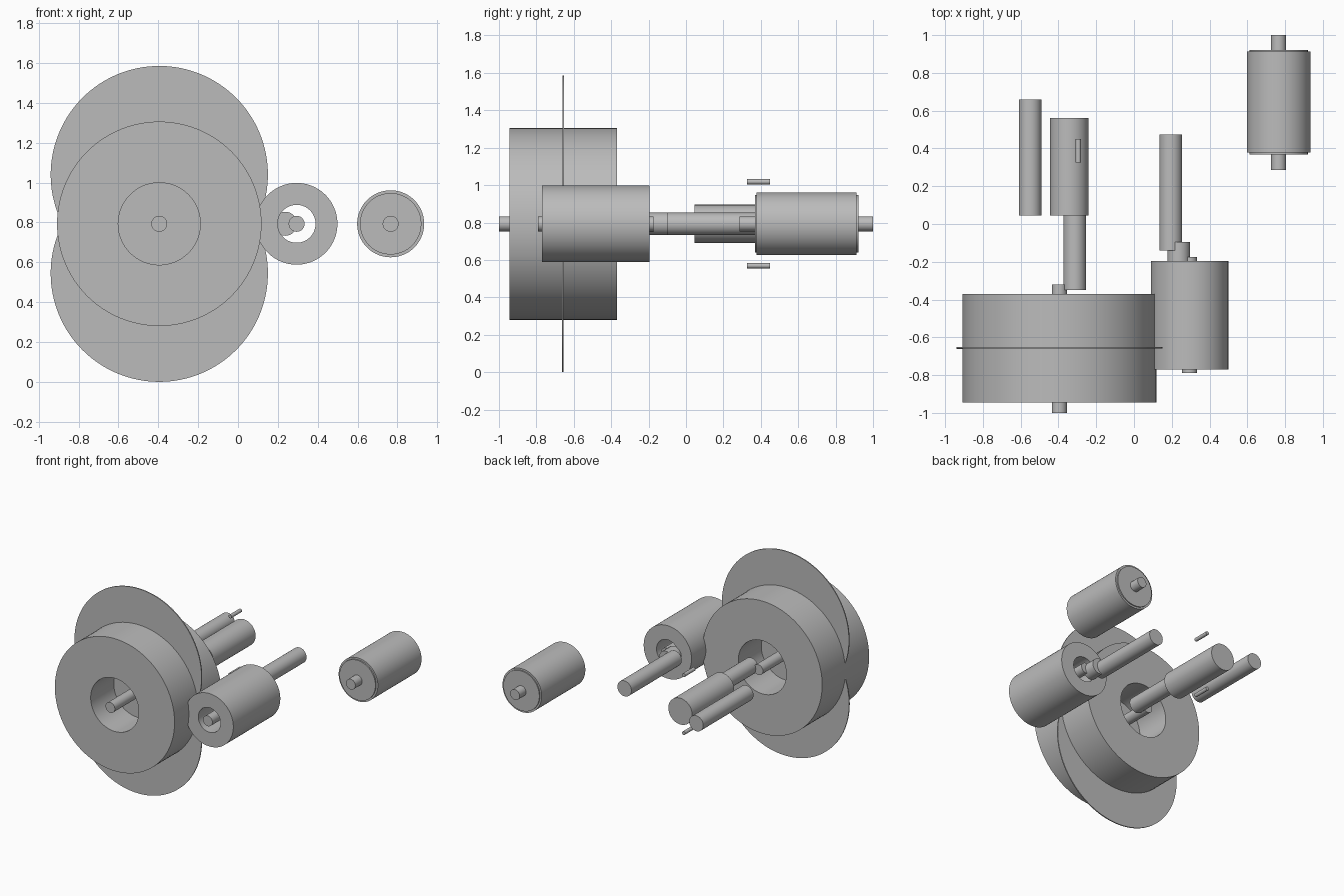
import bpy, bmesh, math

cube = bpy.data.objects.get("Cube")
if cube:
    bpy.data.objects.remove(cube, do_unlink=True)

grey = bpy.data.materials.new("plain grey")
grey.use_nodes = True
colour = (0.5, 0.5, 0.5, 1)
grey.diffuse_color = colour
grey.node_tree.nodes["Principled BSDF"].inputs["Base Color"].default_value = colour

AXIS_Z = 0.793  # height shared by all shaft centres


def lathe(name, x, profile, z=AXIS_Z, sides=96, closed=False):
    """Spin a (radius, y) profile around an axis parallel to y."""
    bm = bmesh.new()
    verts = [bm.verts.new((r, y, 0)) for r, y in profile]
    edges = [bm.edges.new(pair) for pair in zip(verts, verts[1:])]
    if closed:
        edges.append(bm.edges.new((verts[-1], verts[0])))
    bmesh.ops.spin(bm, geom=verts + edges, cent=(0, 0, 0), axis=(0, 1, 0),
                   angle=math.tau, steps=sides, use_duplicate=False)
    bmesh.ops.remove_doubles(bm, verts=bm.verts, dist=0.0001)
    bmesh.ops.recalc_face_normals(bm, faces=bm.faces)
    mesh = bpy.data.meshes.new(name)
    bm.to_mesh(mesh)
    bm.free()
    mesh.materials.append(grey)
    obj = bpy.data.objects.new(name, mesh)
    obj.location = (x, 0, z)
    bpy.context.collection.objects.link(obj)
    bpy.ops.object.select_all(action="DESELECT")
    obj.select_set(True)
    bpy.context.view_layer.objects.active = obj
    bpy.ops.object.shade_smooth_by_angle(angle=math.radians(30))
    return obj


def rod(name, x, radius, y0, y1, z=AXIS_Z, sides=48):
    return lathe(name, x, [(0, y0), (radius, y0), (radius, y1), (0, y1)], z, sides)


def tube(name, x, outer, inner, y0, y1):
    return lathe(name, x, [(inner, y0), (outer, y0), (outer, y1), (inner, y1)],
                 closed=True)


# Large drum, its shaft and the two thin discs crossing it
DRUM_X = -0.395
tube("large_drum", DRUM_X, 0.513, 0.206, -0.945, -0.37)
rod("drum_shaft", DRUM_X, 0.04, -1.0, -0.32)
rod("upper_disc", DRUM_X, 0.545, -0.66, -0.652, 1.04, 128)
rod("lower_disc", DRUM_X, 0.545, -0.662, -0.654, 0.545, 128)

# Small roller, its shaft and the offset drive behind it
ROLLER_X = 0.294
tube("small_roller", ROLLER_X, 0.205, 0.095, -0.77, -0.195)
rod("roller_shaft", ROLLER_X, 0.04, -0.79, -0.175)
rod("roller_coupling", 0.237, 0.06, -0.2, -0.095)
rod("roller_drive_rod", 0.195, 0.06, -0.14, 0.475)

# Stepped drive and spare rod behind the drum
rod("drum_drive_rod", -0.314, 0.06, -0.35, 0.265)
rod("drum_motor", -0.343, 0.102, 0.045, 0.56)
rod("side_rod", -0.55, 0.06, 0.045, 0.66)

# Loose pins above and below the drum motor
for name, z in (("upper_pin", 1.018), ("lower_pin", 0.569)):
    rod(name, -0.295, 0.014, 0.325, 0.45, z, 24)

# Separate motor with raised end caps and a through shaft
MOTOR_X = 0.766
lathe("separate_motor", MOTOR_X,
      [(0, 0.368), (0.154, 0.368), (0.154, 0.378), (0.168, 0.378),
       (0.168, 0.912), (0.154, 0.912), (0.154, 0.921), (0, 0.921)])
rod("motor_shaft", MOTOR_X, 0.04, 0.285, 1.0)
